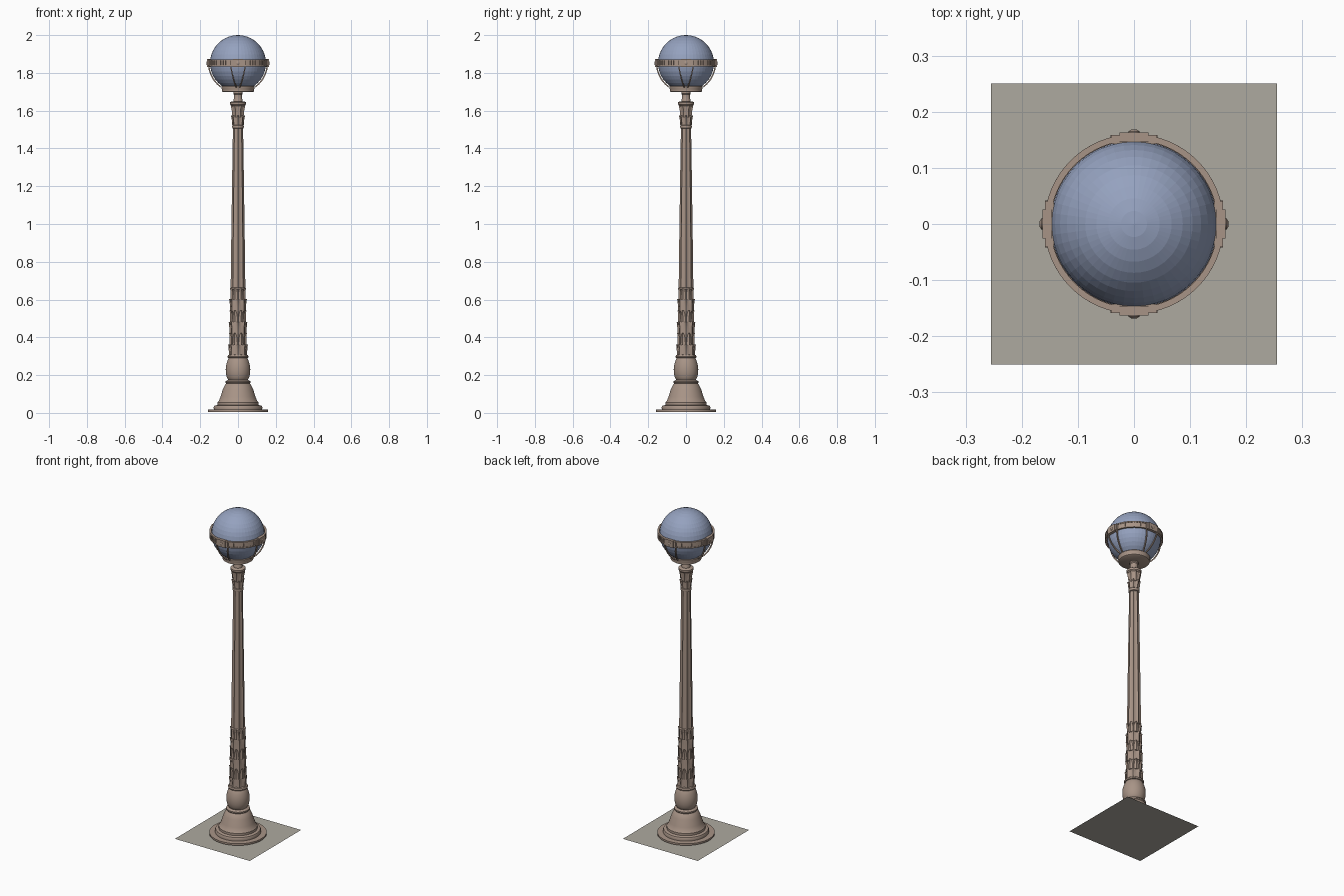
import bpy, bmesh, math
from math import sin, cos, pi

if "Cube" in bpy.data.objects:
    bpy.data.objects.remove(bpy.data.objects["Cube"])


def material(name, col):
    m = bpy.data.materials.new(name)
    m.diffuse_color = (*col, 1)
    m.use_nodes = True
    m.node_tree.nodes["Principled BSDF"].inputs["Base Color"].default_value = m.diffuse_color
    return m


BRONZE = material("warm_bronze", (0.39, 0.295, 0.24))
GLASS = material("blue_grey_glass", (0.30, 0.36, 0.52))
STONE = material("grey_paving", (0.42, 0.40, 0.35))


def finish(name, bm, mat, smooth=True):
    bmesh.ops.recalc_face_normals(bm, faces=bm.faces)
    me = bpy.data.meshes.new(name)
    bm.to_mesh(me)
    bm.free()
    ob = bpy.data.objects.new(name, me)
    bpy.context.collection.objects.link(ob)
    me.materials.append(mat)
    if smooth:
        bpy.ops.object.select_all(action='DESELECT')
        bpy.context.view_layer.objects.active = ob
        ob.select_set(True)
        bpy.ops.object.shade_smooth_by_angle(angle=math.radians(35))
    return ob


def polar(r, t, z, a):
    """radial, tangential, height -> xyz at angle a"""
    return (r * cos(a) - t * sin(a), r * sin(a) + t * cos(a), z)


def skin(bm, rings, closed=False):
    """bridge a list of point rings; cap the ends unless closed"""
    vs = [[bm.verts.new(p) for p in ring] for ring in rings]
    n = len(vs[0])
    pairs = list(zip(vs, vs[1:])) + ([(vs[-1], vs[0])] if closed else [])
    for a, b in pairs:
        for i in range(n):
            j = (i + 1) % n
            bm.faces.new((a[i], a[j], b[j], b[i]))
    if not closed:
        bm.faces.new(vs[0])
        bm.faces.new(vs[-1])


def lathe(name, prof, n=48, mod=None, closed=False):
    bm = bmesh.new()
    rings = []
    for r, z in prof:
        rings.append([polar(r * (mod(2 * pi * i / n) if mod else 1), 0, z, 2 * pi * i / n)
                      for i in range(n)])
    skin(bm, rings, closed)
    return finish(name, bm, BRONZE)


# paving square
bm = bmesh.new()
bm.faces.new([bm.verts.new((x, y, 0)) for x, y in
              ((-.255, -.25), (.255, -.25), (.255, .25), (-.255, .25))])
finish("paving_square", bm, STONE, False)

# stepped base, flared foot and bulb
lathe("base_foot", [(.16, 0.006), (.16, .017), (.128, .018), (.129, .03), (.125, .038),
                    (.108, .042), (.108, .056), (.102, .062), (.093, .085), (.080, .125),
                    (.068, .15), (.062, .155), (.066, .16), (.066, .167), (.058, .171), (.05, .175)])
lathe("base_bulb", [(.045, .168), (.053, .176), (.060, .19), (.064, .21), (.065, .23),
                    (.063, .25), (.058, .27), (.051, .287), (.044, .297)])

# fluted shaft
def flutes(a):
    return 1 - 0.16 * abs(sin(4 * a)) ** 0.7

lathe("fluted_shaft", [(.048, .28), (.043, .5), (.039, .66), (.036, .9), (.031, 1.25),
                       (.027, 1.5), (.027, 1.62)], 96, flutes)


def leaf(bm, a, z0, h, r0, r1, w, curl):
    """pointed leaf lying on the shaft with its tip curling out"""
    rows = []
    for k in range(6):
        t = k / 5
        r = r0 + (r1 - r0) * t + curl * t ** 3
        hw = w * (1 - 0.65 * t ** 3)
        z = z0 + h * t
        rows.append([polar(r - .003, -hw, z, a), polar(r + .003, 0, z, a),
                     polar(r - .003, hw, z, a), polar(r - .006, 0, z, a)])
    skin(bm, rows)


# overlapping leaf sleeve on the lower shaft
bm = bmesh.new()
for row in range(6):
    z = .30 + row * .06
    r = .046 - row * .0014
    for i in range(8):
        leaf(bm, (i + .5 * (row % 2)) * pi / 4, z, .062, r, r - .0015, .013, .005)
finish("leaf_sleeve", bm, BRONZE)
lathe("sleeve_lower_ring", [(.040, .288), (.054, .292), (.056, .299), (.052, .306), (.040, .309)])
lathe("sleeve_upper_ring", [(.034, .650), (.0415, .653), (.0415, .660), (.034, .664)])

# capital: collars, leaves and top slab
lathe("capital_collar", [(.024, 1.505), (.030, 1.508), (.031, 1.515), (.030, 1.522), (.024, 1.525)])
lathe("capital_core", [(.024, 1.52), (.027, 1.56), (.030, 1.6), (.034, 1.625), (.041, 1.632),
                       (.042, 1.644), (.036, 1.648), (.022, 1.65)], 32)
bm = bmesh.new()
for i in range(8):
    leaf(bm, i * pi / 4, 1.525, .05, .028, .030, .010, .005)
    leaf(bm, (i + .5) * pi / 4, 1.565, .062, .029, .034, .011, .005)
finish("capital_leaves", bm, BRONZE)

# neck and globe dish
lathe("lamp_neck", [(.024, 1.645), (.024, 1.658), (.021, 1.664), (.021, 1.685), (.025, 1.69), (.025, 1.71)], 32)
lathe("globe_dish", [(.080, 1.698), (.086, 1.702), (.085, 1.712), (.088, 1.718), (.088, 1.728),
                     (.082, 1.735), (.074, 1.737)])

# glass globe
CZ, R = 1.852, .148
bm = bmesh.new()
bmesh.ops.create_uvsphere(bm, u_segments=48, v_segments=20, radius=R)
bmesh.ops.translate(bm, verts=bm.verts, vec=(0, 0, CZ))
finish("glass_globe", bm, GLASS, False)

# band around the globe with thin rims
lathe("globe_band", [(.148, 1.838), (.156, 1.838), (.156, 1.868), (.148, 1.868)], 64, closed=True)
for nm, z in (("lower", 1.834), ("upper", 1.865)):
    lathe("band_%s_rim" % nm, [(.149, z), (.160, z), (.160, z + .007), (.149, z + .007)], 64, closed=True)


def block(bm, a, r0, r1, w, z0, z1):
    skin(bm, [[polar(r0, -w, z, a), polar(r1, -w, z, a), polar(r1, w, z, a), polar(r0, w, z, a)]
              for z in (z0, z1)])


# small vertical bars on the band
bm = bmesh.new()
for i in range(64):
    a = 2 * pi * (i + .5) / 64
    if abs((a + pi / 4) % (pi / 2) - pi / 4) > .3:
        block(bm, a, .152, .159, .003, 1.84, 1.866)
finish("band_bars", bm, BRONZE)

# four plates with bosses, and the paired curved straps below them
plates, bosses, straps = bmesh.new(), bmesh.new(), bmesh.new()
for q in range(4):
    a = q * pi / 2
    block(plates, a, .146, .163, .026, 1.832, 1.874)
    for s in (-1, 1):
        block(plates, a, .143, .159, .04, 1.835, 1.871) if s > 0 else None
        rows = []
        for k in range(13):
            t = k / 12
            ph = -.08 - t * .86
            c = s * (.030 * (1 - t) ** .8 + .009)
            ri, ro = R + .004, R + .011
            rows.append([polar(rr * cos(ph), c + d, CZ + rr * sin(ph), a)
                         for rr, d in ((ri, -.003), (ro, -.003), (ro, .003), (ri, .003))])
        skin(straps, rows)
    skin(bosses, [[polar(r, b * cos(u * pi / 6), CZ + b * sin(u * pi / 6), a) for u in range(12)]
                  for r, b in ((.160, .010), (.165, .010), (.168, .005))])
finish("band_plates", plates, BRONZE)
finish("band_bosses", bosses, BRONZE)
finish("globe_straps", straps, BRONZE)
